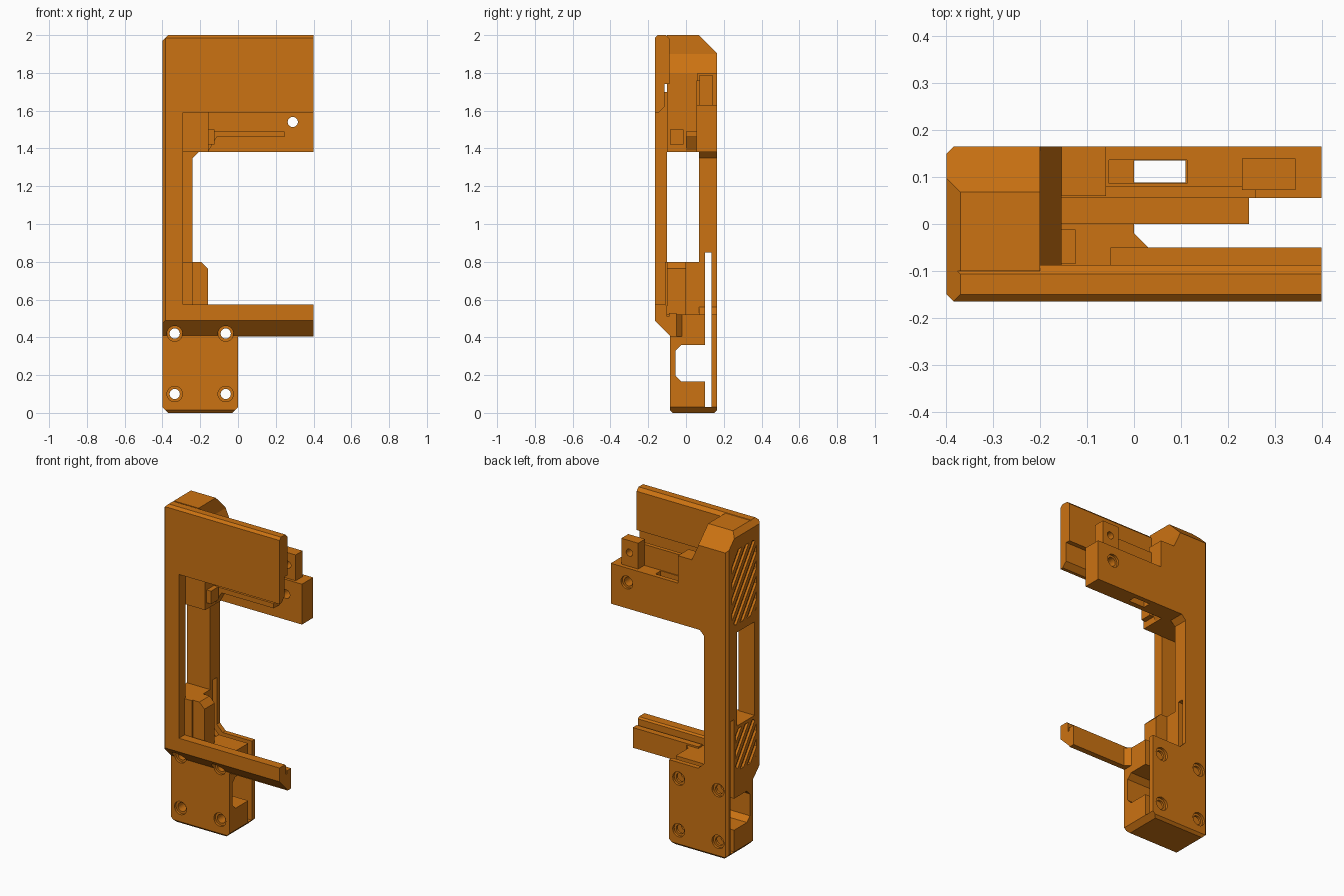
import bpy, bmesh, math
from mathutils import Vector

if "Cube" in bpy.data.objects:
    bpy.data.objects.remove(bpy.data.objects["Cube"])

orange = bpy.data.materials.new("orange plastic")
orange.diffuse_color = (0.60, 0.17, 0.006, 1)
orange.use_nodes = True
orange.node_tree.nodes["Principled BSDF"].inputs["Base Color"].default_value = orange.diffuse_color
FAR = 0.6    # overshoot, trimmed away by the envelope
parts, cutters, helpers = [], [], []


def prism(group, name, axis, pts, a, b):
    """Extrude a 2D profile along an axis: x uses (y,z), y uses (x,z), z uses (x,y)."""
    place = {'x': lambda p, t: (t, p[0], p[1]),
             'y': lambda p, t: (p[0], t, p[1]),
             'z': lambda p, t: (p[0], p[1], t)}[axis]
    bm = bmesh.new()
    lo = [bm.verts.new(place(p, a)) for p in pts]
    hi = [bm.verts.new(place(p, b)) for p in pts]
    bm.faces.new(lo)
    bm.faces.new(hi)
    for i in range(len(pts)):
        j = (i + 1) % len(pts)
        bm.faces.new((lo[i], lo[j], hi[j], hi[i]))
    bmesh.ops.recalc_face_normals(bm, faces=bm.faces[:])
    me = bpy.data.meshes.new(name)
    bm.to_mesh(me)
    bm.free()
    me.materials.append(orange)
    ob = bpy.data.objects.new(name, me)
    bpy.context.collection.objects.link(ob)
    group.append(ob)
    return ob


def rect(u0, u1, v0, v1, bl=0, br=0, tr=0, tl=0):
    """Rectangle profile with an optional 45 degree clip on each corner."""
    pts = []
    for u, v, c, su, sv in ((u0, v0, bl, 1, 1), (u1, v0, br, -1, 1),
                            (u1, v1, tr, -1, -1), (u0, v1, tl, 1, -1)):
        ends = [(u, v + sv * c), (u + su * c, v)]
        if su * sv < 0:
            ends.reverse()
        pts += ends if c else ends[:1]
    return pts


def box(group, name, x0, x1, y0, y1, z0, z1):
    return prism(group, name, 'z', rect(x0, x1, y0, y1), z0, z1)


def cylinder(name, x, z, r, y0, y1, n=24):
    ring = [(x + r * math.cos(math.tau * i / n), z + r * math.sin(math.tau * i / n))
            for i in range(n)]
    return prism(cutters, name, 'y', ring, y0, y1)


def boolean(ob, other, op):
    m = ob.modifiers.new("cut", 'BOOLEAN')
    m.operation, m.solver, m.object = op, 'EXACT', other
    dg = bpy.context.evaluated_depsgraph_get()
    me = bpy.data.meshes.new_from_object(ob.evaluated_get(dg))
    ob.modifiers.clear()
    ob.data = me


# Outer envelope: clipped side profile, plan and front outline
side = rect(-.165, .165, 0, 2, br=.015, tr=.097, tl=.015)
side[0:1] = [(-.165, .49), (-.085, .41), (-.085, .015), (-.07, 0)]
envelope = prism(helpers, "envelope", 'x', side, -FAR, FAR)
plan = prism(helpers, "plan", 'z', rect(-.4, .4, -.185, .185, bl=.035, tl=.035), -FAR, 3)
outline = prism(helpers, "outline", 'y', rect(-.42, FAR, -.02, 2.02, bl=.07, tl=.07), -FAR, FAR)
boolean(envelope, plan, 'INTERSECT')
boolean(envelope, outline, 'INTERSECT')

# Column with its sloped shoulder
shoulder = [(-FAR, 1.38), (-.155, 1.38), (-.155, 1.8), (-.2, 1.9), (-.2, 3), (-FAR, 3)]
prism(parts, "top_block", 'y', shoulder, -.1, FAR)
prism(parts, "back_column", 'y', [(-FAR, .5), (-.18, .5), (-.24, .56), (-.24, 1.35),
                                  (-.21, 1.38), (-FAR, 1.38)], .07, FAR)
box(parts, "front_column", -FAR, -.29, -FAR, -.1, .38, 1.7)
box(parts, "lower_column", -FAR, -.24, -.11, .08, .5, .8)
prism(parts, "inner_bracket", 'y', rect(-.25, -.16, .5, .8, tr=.035), -.1, 0)

# Front top plate with a thicker upper lip
prism(parts, "front_top_plate", 'x', rect(-FAR, -.115, 1.59, 1.8, br=.03), -FAR, FAR)
prism(parts, "front_top_lip", 'x', rect(-FAR, -.087, 1.74, 2, tr=.02), -FAR, FAR)

# Base and lower arm
prism(parts, "base_block", 'y', rect(-FAR, 0, 0, .52, br=.03), -FAR, FAR)
prism(parts, "lower_arm", 'x', rect(-FAR, -.1, .405, .575, tr=.01), -FAR, FAR)
box(parts, "lower_arm_ledge", -FAR, FAR, -.11, -.085, .405, .51)
box(parts, "lower_arm_back", -.05, FAR, -.09, -.05, .405, .53)
prism(parts, "arm_gusset", 'z', rect(-.05, .03, -.09, -.02, tr=.03), .405, .52)

# Upper arm
box(parts, "upper_arm", -.16, FAR, .055, FAR, 1.38, 1.63)
box(parts, "upper_arm_step", -.16, -.06, .06, FAR, 1.6, 1.8)
box(parts, "upper_arm_wall", -.16, .26, .055, .08, 1.6, 1.76)
box(parts, "screw_post", .23, .345, .072, .14, 1.6, 1.79)
prism(parts, "upper_arm_rib", 'y', rect(-.16, .245, 1.46, 1.49), 0, .06)
prism(parts, "rib_brace", 'y', [(-.16, 1.38), (-.11, 1.465), (-.16, 1.465)], 0, .06)
box(parts, "upper_clip", -.17, -.125, -.085, -.012, 1.42, 1.5)

# Openings: plate slot, base window, arm pocket and screw holes
box(cutters, "plate_slot", -FAR, FAR, .1, .135, .03, .85)
prism(cutters, "base_window", 'x', rect(-.055, .12, .165, .36, bl=.03, tl=.03), -FAR, FAR)
box(cutters, "arm_pocket", -.053, .113, .086, .137, 1.45, 1.7)
box(cutters, "pocket_drain", 0, .11, .088, .135, 1.3, 1.5)
cylinder("arm_hole", .29, 1.54, .027, 0, FAR)
cylinder("arm_counterbore", .29, 1.54, .04, .15, FAR)
cylinder("post_hole", .29, 1.715, .022, 0, FAR)
for x in (-.335, -.065):
    for z in (.1, .42):
        cylinder("bore", x, z, .027, -FAR, FAR)
        cylinder("front_counterbore", x, z, .041, -FAR, -.07)
        cylinder("back_counterbore", x, z, .041, .15, FAR)

# Diagonal grip grooves on the left side, clipped to two panels
along, across = Vector((-.58, .81)), Vector((.81, .58))
for panel, middle in ((rect(-.12, .12, 1.43, 1.89, .03, .03, .06, .03), 1.66),
                      (rect(-.12, .085, .52, .78, .03, .03, .03, .03), .65)):
    window = prism(helpers, "panel", 'x', panel, -FAR, -.3)
    for i in range(-6, 7):
        c = Vector((0, middle)) + across * (i * .056)
        a, w = along * FAR, across * .014
        groove = prism(cutters, "groove", 'x', [c - a - w, c + a - w, c + a + w, c - a + w],
                       -.5, -.385)
        boolean(groove, window, 'INTERSECT')
        if not groove.data.polygons:
            helpers.append(cutters.pop())


def bounds(ob):
    co = [v.co for v in ob.data.vertices]
    return [(min(c[i] for c in co), max(c[i] for c in co)) for i in range(3)]


# Trim every part to the envelope, then cut its openings
for part in parts:
    boolean(part, envelope, 'INTERSECT')
    for c in cutters:
        if all(p[0] < q[1] and q[0] < p[1] for p, q in zip(bounds(part), bounds(c))):
            boolean(part, c, 'DIFFERENCE')
    part.data.materials.clear()
    part.data.materials.append(orange)

for ob in helpers + cutters:
    bpy.data.objects.remove(ob)
